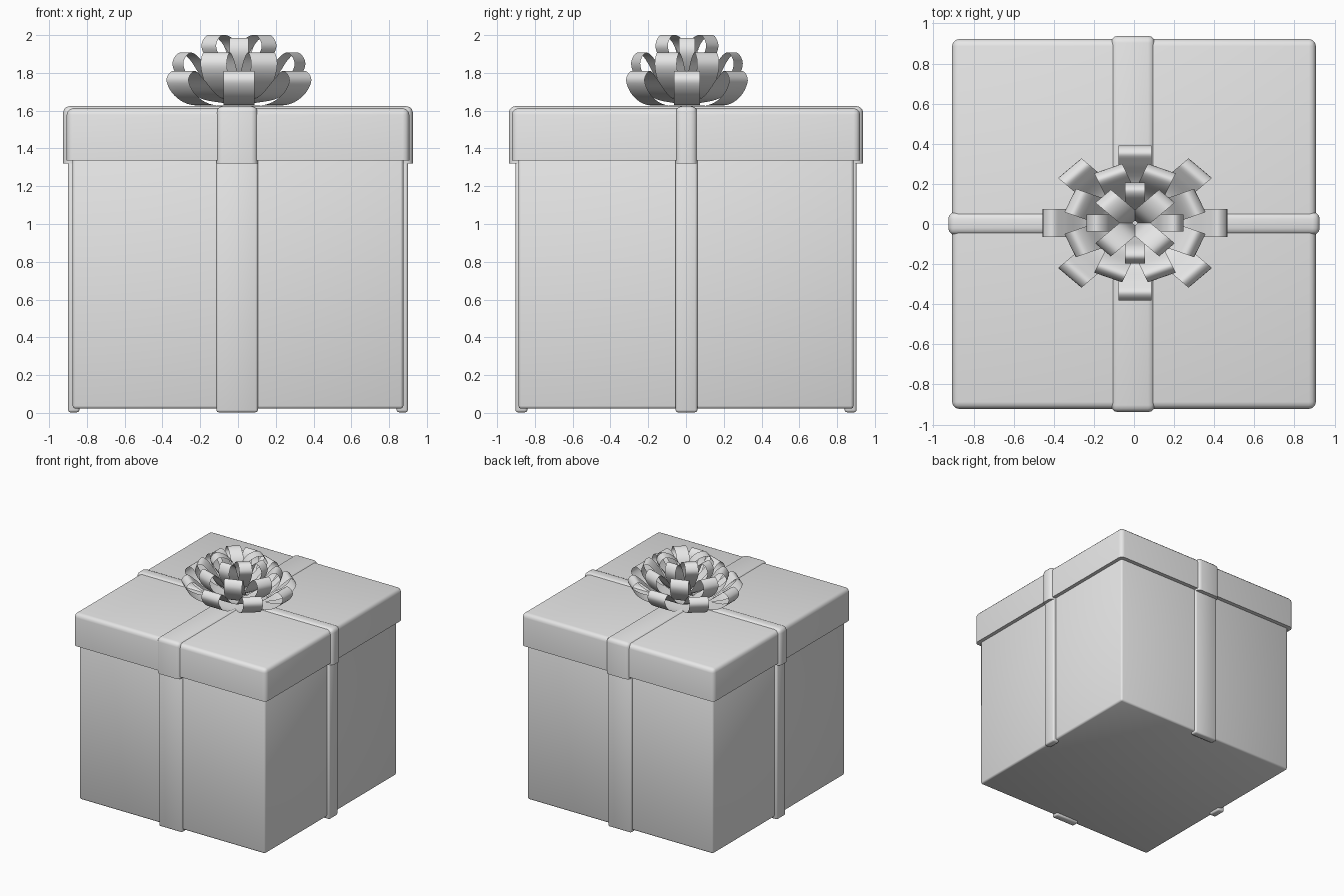
import bpy, bmesh, math
from mathutils import Vector, Matrix

cube = bpy.data.objects.get("Cube")
if cube:
    bpy.data.objects.remove(cube, do_unlink=True)

grey = bpy.data.materials.new("light_grey")
grey.use_nodes = True
grey.diffuse_color = (0.8, 0.8, 0.8, 1)
grey.node_tree.nodes["Principled BSDF"].inputs["Base Color"].default_value = grey.diffuse_color


def finish(name, bm, angle):
    mesh = bpy.data.meshes.new(name)
    bm.to_mesh(mesh)
    bm.free()
    mesh.materials.append(grey)
    obj = bpy.data.objects.new(name, mesh)
    bpy.context.collection.objects.link(obj)
    bpy.ops.object.select_all(action='DESELECT')
    obj.select_set(True)
    bpy.context.view_layer.objects.active = obj
    bpy.ops.object.shade_smooth_by_angle(angle=math.radians(angle))
    return obj


def block(name, low, high, bevel, segments=2, keep_bottom=True):
    """Box between two corners with rounded edges; the bottom rim can stay sharp."""
    low, high = Vector(low), Vector(high)
    bm = bmesh.new()
    bmesh.ops.create_cube(bm, size=1)
    size = high - low
    for v in bm.verts:
        v.co = (low + high) / 2 + Vector(a * b for a, b in zip(v.co, size))
    edges = [e for e in bm.edges
             if not keep_bottom or any(v.co.z > low.z + 0.001 for v in e.verts)]
    bmesh.ops.bevel(bm, geom=edges, offset=bevel, segments=segments,
                    profile=0.5, affect='EDGES')
    return finish(name, bm, 50)


# Box and lid
block("box_body", (-0.875, -0.887, 0.022), (0.875, 0.887, 1.4), 0.015, 2, False)
block("lid", (-0.907, -0.922, 1.337), (0.907, 0.922, 1.613), 0.035, 3)

# Ribbon bands over the lid
block("lid_ribbon_wide", (-0.115, -0.938, 1.32), (0.105, 0.938, 1.624), 0.035, 3)
block("lid_ribbon_narrow", (-0.926, -0.055, 1.32), (0.926, 0.06, 1.624), 0.035, 3)

# Ribbon straps down the four sides, tucked a little under the box
for side, s in (("front", -1), ("back", 1)):
    y0, y1 = sorted((s * 0.84, s * 0.903))
    block(side + "_strap", (-0.115, y0, 0.003), (0.105, y1, 1.34), 0.012, 2, False)
for side, s in (("right", -1), ("left", 1)):
    x0, x1 = sorted((s * 0.84, s * 0.9))
    block(side + "_strap", (x0, -0.055, 0.003), (x1, 0.06, 1.34), 0.012, 2, False)


def smooth_path(points, steps=5):
    """Catmull-Rom curve through the points."""
    pts = [Vector(p) for p in points]
    pts = [pts[0]] + pts + [pts[-1]]
    out = []
    for a, b, c, d in zip(pts, pts[1:], pts[2:], pts[3:]):
        for i in range(steps):
            t = i / steps
            out.append(0.5 * (2 * b + (c - a) * t + (2 * a - 5 * b + 4 * c - d) * t ** 2
                              + (3 * b - a - 3 * c + d) * t ** 3))
    return out + [pts[-1]]


def bow_tier(name, path, width, count, start):
    """Ring of ribbon loops; path is (radius, height) and the ring is a slight oval."""
    bm = bmesh.new()
    oval = Matrix.Translation((0.005, 0.005, 0)) @ Matrix.Diagonal((1, 0.84, 1, 1))
    for k in range(count):
        turn = oval @ Matrix.Rotation(math.radians(start + k * 360 / count), 4, 'Z')
        rows = [[bm.verts.new(turn @ Vector((p.x, s * width / 2, p.y))) for s in (-1, 1)]
                for p in smooth_path(path)]
        for a, b in zip(rows, rows[1:]):
            bm.faces.new((a[0], a[1], b[1], b[0]))
    return finish(name, bm, 80)


# Bow, from the lowest ring of loops to the top one
bow_tier("bow_loops_bottom",
         [(0.03, 1.63), (0.27, 1.63), (0.4, 1.68), (0.46, 1.76), (0.415, 1.81),
          (0.35, 1.77), (0.22, 1.67), (0.03, 1.64)], 0.165, 8, 0)
bow_tier("bow_loops_lower",
         [(0.03, 1.65), (0.2, 1.69), (0.31, 1.77), (0.35, 1.85), (0.31, 1.907),
          (0.25, 1.87), (0.16, 1.75), (0.03, 1.67)], 0.15, 8, 22.5)
bow_tier("bow_loops_upper",
         [(0.02, 1.67), (0.14, 1.76), (0.22, 1.86), (0.24, 1.93), (0.2, 1.985),
          (0.14, 1.95), (0.09, 1.84), (0.02, 1.7)], 0.1, 4, 0)
bow_tier("bow_loops_top",
         [(0.02, 1.72), (0.12, 1.8), (0.2, 1.89), (0.225, 1.95), (0.18, 2.0),
          (0.1, 1.98), (0.04, 1.91), (0.01, 1.75)], 0.11, 4, 45)
